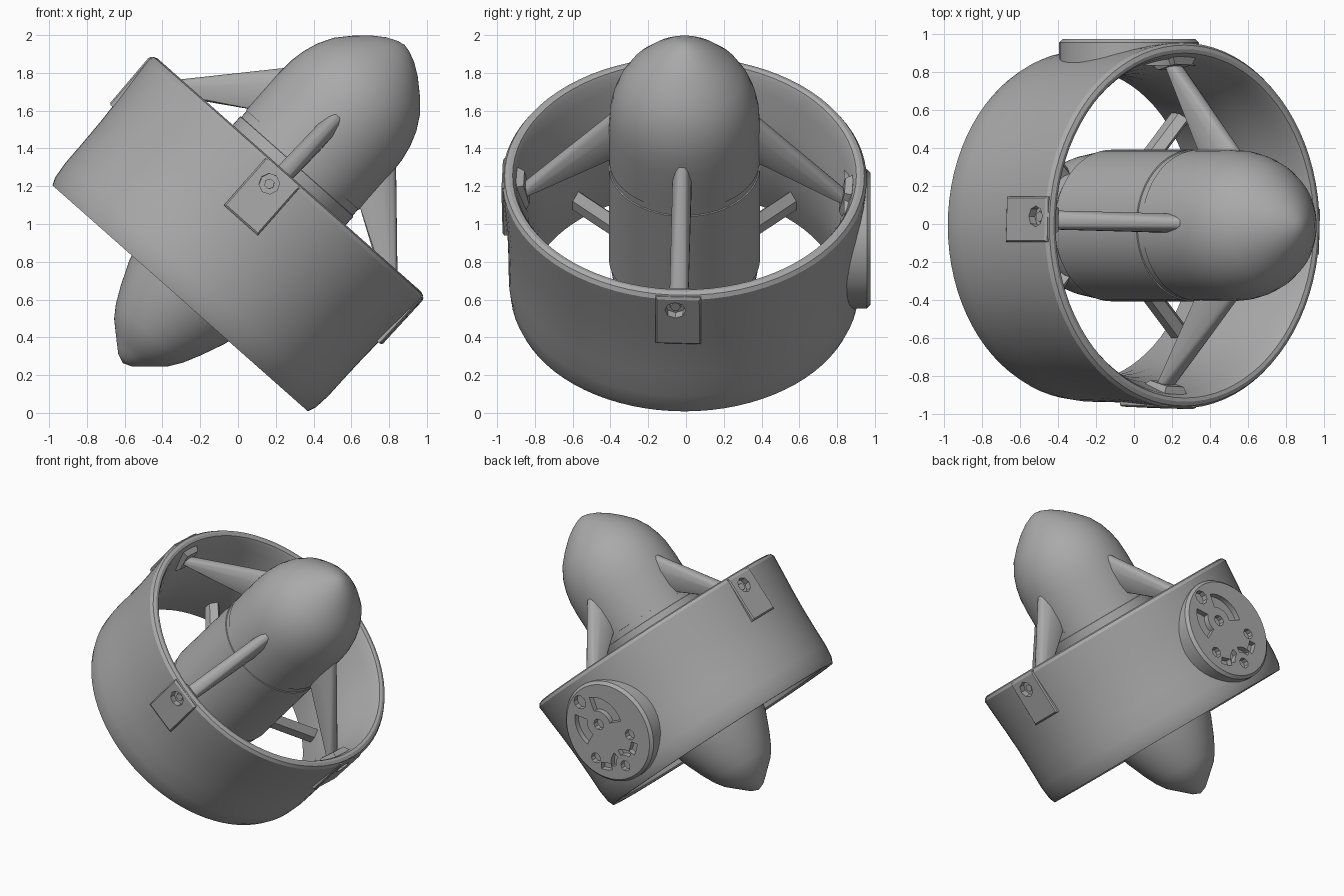
import bpy, bmesh
from math import sin, cos, pi, radians
from mathutils import Matrix

if "Cube" in bpy.data.objects:
    bpy.data.objects.remove(bpy.data.objects["Cube"])

grey = bpy.data.materials.new("matte_grey")
grey.use_nodes = True
COLOUR = (0.4, 0.4, 0.4, 1)
grey.diffuse_color = COLOUR
grey.node_tree.nodes["Principled BSDF"].inputs["Base Color"].default_value = COLOUR

# Local frame: z is the thruster axis; the whole unit is tilted about y
TILT = Matrix.Translation((-0.02, -0.008, 0.93)) @ Matrix.Rotation(radians(41.5), 4, "Y")
TWIST = -0.035


def smooth_shade(obj, angle=28):
    bpy.ops.object.select_all(action="DESELECT")
    obj.select_set(True)
    bpy.context.view_layer.objects.active = obj
    bpy.ops.object.shade_smooth_by_angle(angle=radians(angle))


def finish(name, bm, matrix=Matrix.Identity(4)):
    bmesh.ops.recalc_face_normals(bm, faces=bm.faces)
    mesh = bpy.data.meshes.new(name)
    bm.to_mesh(mesh)
    bm.free()
    obj = bpy.data.objects.new(name, mesh)
    bpy.context.collection.objects.link(obj)
    mesh.materials.append(grey)
    obj.matrix_world = TILT @ matrix
    smooth_shade(obj)
    return obj


def lathe(name, profile, closed=False, steps=64):
    bm = bmesh.new()
    verts = [bm.verts.new((r, 0, z)) for r, z in profile]
    pairs = list(zip(verts, verts[1:] + verts[:1])) if closed else list(zip(verts, verts[1:]))
    edges = [bm.edges.new(p) for p in pairs]
    bmesh.ops.spin(bm, geom=verts + edges, cent=(0, 0, 0), axis=(0, 0, 1),
                   angle=2 * pi, steps=steps)
    bmesh.ops.remove_doubles(bm, verts=bm.verts, dist=0.0005)
    return finish(name, bm)


def hull(name, points, matrix):
    bm = bmesh.new()
    bmesh.ops.convex_hull(bm, input=[bm.verts.new(p) for p in points])
    bmesh.ops.dissolve_limit(bm, angle_limit=0.01, verts=bm.verts, edges=bm.edges)
    return finish(name, bm, matrix)


def prism(outline, x0, x1):
    """Extrude a (y, z) outline along x."""
    bm = bmesh.new()
    base = [bm.verts.new((x0, y, z)) for y, z in outline]
    top = [bm.verts.new((x1, y, z)) for y, z in outline]
    bm.faces.new(base)
    bm.faces.new(top)
    n = len(base)
    for i in range(n):
        bm.faces.new((base[i], base[(i + 1) % n], top[(i + 1) % n], top[i]))
    return bm


def circle(y, z, r, n=8):
    return [(y + r * cos(2 * pi * i / n), z + r * sin(2 * pi * i / n)) for i in range(n)]


def arc_band(y, z, r0, r1, start, end, n=10):
    angles = [radians(start + (end - start) * i / n) for i in range(n + 1)]
    return ([(y + r1 * cos(t), z + r1 * sin(t)) for t in angles]
            + [(y + r0 * cos(t), z + r0 * sin(t)) for t in reversed(angles)])


def carve(obj, outline, depth, matrix):
    """Subtract one extruded outline from the object and drop the cutter."""
    cutter = finish("cutter", prism(outline, depth, 1.05), matrix)
    cutter.hide_render = True
    mod = obj.modifiers.new("carve", "BOOLEAN")
    mod.object = cutter
    mod.solver = "EXACT"
    # Cut before any smoothing modifier is evaluated
    bpy.context.view_layer.objects.active = obj
    bpy.context.view_layer.update()
    bpy.ops.object.modifier_apply(modifier=mod.name)
    bpy.data.objects.remove(cutter)
    smooth_shade(obj)


# Duct ring with a flared intake
duct = lathe("duct_ring", [
    (0.93, 0.44), (0.952, 0.432), (0.965, 0.41), (0.957, 0.3), (0.945, 0.15),
    (0.936, 0), (0.932, -0.15), (0.93, -0.3), (0.92, -0.39), (0.903, -0.432),
    (0.86, -0.432), (0.83, -0.42), (0.80, -0.25), (0.79, -0.1), (0.80, 0.05),
    (0.83, 0.2), (0.875, 0.34), (0.895, 0.41), (0.91, 0.435)], closed=True, steps=80)

# Motor pod and nose dome, with a shallow seam between them
lathe("motor_pod", [
    (0, -0.16), (0.39, -0.16), (0.4, -0.15), (0.4, 0.1), (0.4, 0.5), (0.394, 0.502),
    (0.394, 0.545), (0, 0.545)])
lathe("nose_dome", [
    (0, 0.545), (0.399, 0.545), (0.4, 0.65), (0.4, 0.8), (0.394, 0.9), (0.378, 0.98),
    (0.35, 1.06), (0.305, 1.14), (0.237, 1.215), (0.165, 1.28),
    (0.1, 1.325), (0.04, 1.352), (0, 1.36)])

# Rotor hub with a pointed tail cone
lathe("tail_cone", [
    (0, -0.17), (0.385, -0.17), (0.39, -0.2), (0.37, -0.33), (0.335, -0.46), (0.28, -0.59),
    (0.235, -0.68), (0.19, -0.745), (0.14, -0.79), (0.09, -0.835), (0.05, -0.87),
    (0, -0.89)])

# Four short rear vanes on the diagonals
for i in range(4):
    vane = [(r, y, -0.25 + z) for r in (0.32, 0.8) for y, z in (
        (0, 0.075), (0.04, 0.03), (0.04, -0.03), (0, -0.075), (-0.04, -0.03), (-0.04, 0.03))]
    hull(f"rear_vane_{i + 1}", vane, Matrix.Rotation(pi / 4 + i * pi / 2, 4, "Z"))

# Four swept struts, each with a foot on the duct's inner wall
for i in range(4):
    spin = Matrix.Rotation(TWIST + i * pi / 2, 4, "Z")
    points = []
    for r in (0.32, 0.85):
        low, high = 0.556 - 0.62 * (r - 0.4), 0.83 - 1.1 * (r - 0.41)
        for part, half in ((0, 0.03), (0.25, 0.05), (0.65, 0.05), (0.9, 0.03), (1, 0.012)):
            z = low + (high - low) * part
            points += [(r, half, z), (r, -half, z)]
    hull(f"strut_{i + 1}", points, spin)
    foot = [(r, s * w, z) for s in (-1, 1) for r, w, z in (
        (0.90, 0.085, 0.40), (0.85, 0.06, 0.39), (0.82, 0.06, 0.26), (0.86, 0.085, 0.19))]
    hull(f"strut_foot_{i + 1}", foot, spin)

# Bolted tabs on the duct's outer wall, on three of the four struts
for i in (0, 2, 3):
    spin = Matrix.Rotation(TWIST + i * pi / 2, 4, "Z")
    body = [(r, s * w, z) for s in (-1, 1) for r, w, z in (
        (0.88, 0.12, 0.09), (0.952, 0.12, 0.09), (0.96, 0.112, 0.1),
        (0.966, 0.112, 0.41), (0.958, 0.12, 0.425), (0.91, 0.12, 0.425))]
    tab = hull(f"bolt_tab_{i + 1}", body, spin)
    hole = circle(-0.015, 0.335, 0.055)
    carve(tab, hole, 0.92, spin)
    carve(duct, hole, 0.92, spin)
    finish(f"bolt_{i + 1}", prism(circle(-0.015, 0.335, 0.028, 6), 0.9, 0.937), spin)

# Round mounting plate on the back (its outline y runs opposite to the frame's x)
side = Matrix.Rotation(pi / 2, 4, "Z")
bm = bmesh.new()
bmesh.ops.create_cone(bm, cap_ends=True, segments=48, radius1=0.37, radius2=0.37, depth=0.14,
                      matrix=Matrix.Translation((0.915, 0, -0.01)) @ Matrix.Rotation(pi / 2, 4, "Y"))
rim = [e for e in bm.edges if all(v.co.x > 0.97 for v in e.verts)]
bmesh.ops.bevel(bm, geom=rim, offset=0.02, segments=1, affect="EDGES")
plate = finish("mounting_plate", bm, side)

# Plate cut-outs: bolt hole, hub bore, lower holes, then curved slots
HUB = (-0.035, 0.07)
cuts = [circle(-0.07, 0.27, 0.05, 10), circle(*HUB, 0.04, 10)]
cuts += [circle(y, z, 0.038, 10) for y, z in ((-0.225, -0.11), (0.155, -0.11), (-0.035, -0.27))]
cuts += [arc_band(*HUB, 0.1, 0.2, start, end) for start, end in ((-20, 72), (132, 200))]
for sign in (-1, 1):
    middle = -90 + sign * 33
    cuts.append(arc_band(-0.035, 0.03, 0.25, 0.3, middle - 9, middle + 9))
    middle = 90 + sign * 38
    cuts.append(arc_band(-0.035, -0.27, 0.08, 0.12, middle - 27, middle + 27))
for outline in cuts:
    carve(plate, outline, 0.945, side)
    carve(duct, outline, 0.945, side)
